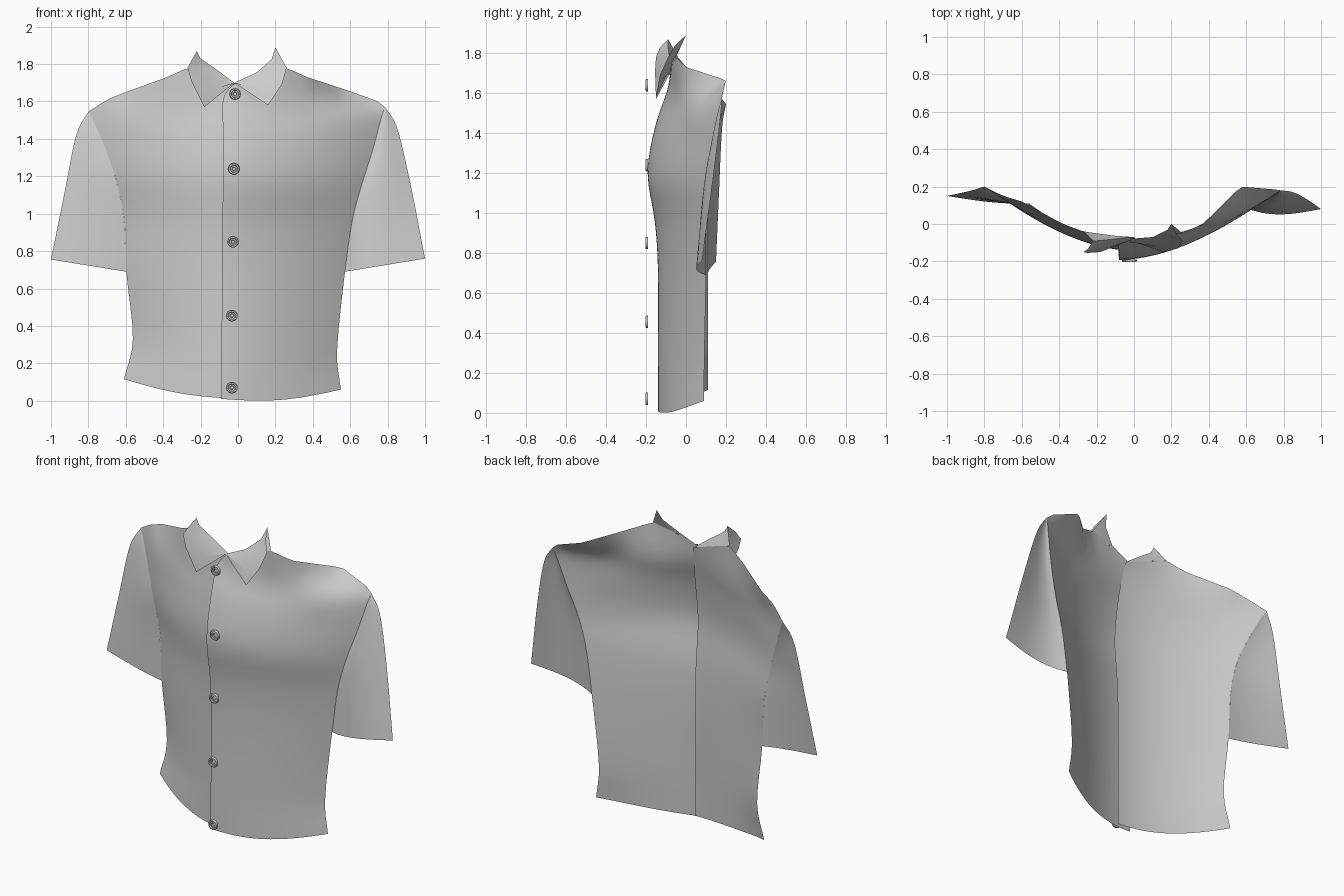
import bpy, bmesh, math
from mathutils import Vector as V

if "Cube" in bpy.data.objects:
    bpy.data.objects.remove(bpy.data.objects["Cube"])


def spline(pts, n):
    """Catmull-Rom curve through pts, n samples per span."""
    p = [2 * pts[0] - pts[1]] + pts + [2 * pts[-1] - pts[-2]]
    out = []
    for i in range(1, len(p) - 2):
        a, b, c, d = p[i - 1:i + 3]
        for k in range(n):
            t = k / n
            out.append(0.5 * (2 * b + (c - a) * t + (2 * a - 5 * b + 4 * c - d) * t * t
                              + (3 * b - a - 3 * c + d) * t ** 3))
    return out + [pts[-1].copy()]


def sheet(name, rows):
    """Open cloth surface from rows of points, facing the front."""
    bm = bmesh.new()
    g = [[bm.verts.new(p) for p in r] for r in rows]
    for a, b in zip(g, g[1:]):
        for i in range(len(a) - 1):
            bm.faces.new((a[i], a[i + 1], b[i + 1], b[i]))
    bmesh.ops.remove_doubles(bm, verts=bm.verts, dist=0.0005)
    bm.normal_update()
    if sum(f.normal.y * f.calc_area() for f in bm.faces) > 0:
        bmesh.ops.reverse_faces(bm, faces=bm.faces)
    return finish(name, bm)


def finish(name, bm):
    me = bpy.data.meshes.new(name)
    bm.to_mesh(me)
    bm.free()
    ob = bpy.data.objects.new(name, me)
    bpy.context.collection.objects.link(ob)
    bpy.ops.object.select_all(action='DESELECT')
    ob.select_set(True)
    bpy.context.view_layer.objects.active = ob
    bpy.ops.object.shade_smooth_by_angle(angle=math.radians(40))
    return ob


def at_fraction(pts, u):
    """Point on a polyline at fraction u of its x span."""
    x = pts[0].x + (pts[-1].x - pts[0].x) * u
    for a, b in zip(pts, pts[1:]):
        if min(a.x, b.x) - 1e-6 <= x <= max(a.x, b.x) + 1e-6:
            return a.lerp(b, (x - a.x) / (b.x - a.x))
    return pts[-1].copy()


def panel(name, front, side, top, power, dip):
    """Half of the shirt front; returns its side edge."""
    N = 20
    top = [V(p) for p in top]
    cols = []
    for i in range(N + 1):
        u = i / N
        col = []
        for k, (f, s) in enumerate(zip(front, side)):
            p = V(f).lerp(V(s), u)
            p.y = f[1] + (s[1] - f[1]) * u ** power
            if k == 0:
                p.z -= dip * math.sin(math.pi * u)
            col.append(p)
        col.append(at_fraction(top, u))
        cols.append(spline(col, 4))
    sheet(name, cols)
    return cols[-1]


def sleeve(name, armhole, outer, bulge):
    """Cloth between the armhole and the outer sleeve line."""
    M = 16
    inner = [V(p) for p in armhole]
    out = spline([V(p) for p in outer], 8)
    rows = []
    for j in range(M + 1):
        t = j / M
        f = t * (len(inner) - 1)
        i = min(int(f), len(inner) - 2)
        a = inner[i].lerp(inner[i + 1], f - i)
        f = t * (len(out) - 1)
        i = min(int(f), len(out) - 2)
        b = out[i].lerp(out[i + 1], f - i)
        row = []
        for k in range(9):
            u = k / 8
            p = a.lerp(b, u)
            p.y -= bulge * math.sin(math.pi * u ** 0.8) * t
            row.append(p)
        rows.append(row)
    sheet(name, rows)


# Front panels: placket edge, side edge and shoulder line
edge_r = panel(
    "right_panel",
    [(-.09, -.14, .01), (-.088, -.14, .27), (-.085, -.14, .70), (-.083, -.155, .95),
     (-.08, -.192, 1.2), (-.08, -.155, 1.43), (-.08, -.095, 1.61)],
    [(.55, .09, .06), (.53, .092, .27), (.572, .10, .69), (.61, .10, .96),
     (.66, .105, 1.15), (.72, .135, 1.34), (.765, .165, 1.51)],
    [(-.03, -.08, 1.69), (.1, -.07, 1.74), (.26, -.05, 1.78), (.37, 0, 1.73),
     (.57, .2, 1.665), (.75, .185, 1.60), (.785, .18, 1.57)], 1.8, .03)
edge_l = panel(
    "left_panel",
    [(.02, -.115, .01), (.02, -.115, .27), (.02, -.115, .70), (.02, -.125, .95),
     (.02, -.145, 1.2), (.02, -.12, 1.43), (.01, -.085, 1.61)],
    [(-.61, .11, .115), (-.562, .11, .33), (-.597, .11, .69), (-.61, .11, .98),
     (-.655, .11, 1.19), (-.71, .14, 1.35), (-.765, .175, 1.48)],
    [(0, -.07, 1.685), (-.15, -.06, 1.74), (-.27, -.04, 1.78), (-.38, 0, 1.73),
     (-.6, .12, 1.65), (-.7, .15, 1.61), (-.8, .2, 1.545)], 1.9, .025)

# Sleeves start where the side edge meets the underarm
for name, edge, outer, bulge in (
        ("right_sleeve", edge_r, [(.785, .18, 1.57), (.85, .17, 1.46), (.92, .135, 1.17), (1, .08, .76)], .04),
        ("left_sleeve", edge_l, [(-.8, .2, 1.545), (-.865, .18, 1.42), (-.93, .165, 1.1), (-1, .15, .755)], .01)):
    sleeve(name, [p for p in reversed(edge) if p.z > .68], outer, bulge)

# Collar: flap in front of the fold line, stand behind it down to the neckline
collars = {
    "left": ([(-.02, -.07, 1.70), (-.10, -.08, 1.76), (-.20, -.09, 1.83), (-.22, -.09, 1.87)],
             [(-.02, -.08, 1.70), (-.18, -.15, 1.57), (-.25, -.155, 1.71), (-.27, -.15, 1.78)],
             [(-.01, -.07, 1.69), (-.10, -.063, 1.72), (-.20, -.05, 1.757), (-.27, -.04, 1.78)]),
    "right": ([(-.02, -.08, 1.70), (.10, -.07, 1.755), (.18, -.03, 1.825), (.20, 0, 1.89)],
              [(-.02, -.09, 1.70), (.16, -.15, 1.58), (.235, -.13, 1.69), (.26, -.09, 1.78)],
              [(-.02, -.08, 1.693), (.10, -.07, 1.74), (.18, -.06, 1.76), (.26, -.05, 1.78)]),
}
for side, (fold, flap, neck) in collars.items():
    fold, flap, neck = [[V(p) for p in r] for r in (fold, flap, neck)]
    sheet(side + "_collar_flap", [fold, [a.lerp(b, .5) + V((0, -.012, 0)) for a, b in zip(fold, flap)], flap])
    sheet(side + "_collar_stand", [fold, neck])

# Buttons: lathed disc with a raised rim
profile = [(.001, .004), (.008, .004), (.011, 0), (.018, 0), (.021, -.005), (.028, -.005), (.031, 0), (.031, .008), (.001, .008)]
for i, (x, z) in enumerate([(-.033, .07), (-.033, .455), (-.027, .85), (-.022, 1.24), (-.016, 1.64)]):
    bm = bmesh.new()
    S = 20
    rings = [[bm.verts.new((x + r * math.cos(2 * math.pi * k / S), -.198 + y, z + r * math.sin(2 * math.pi * k / S)))
              for k in range(S)] for r, y in profile]
    for a, b in zip(rings, rings[1:]):
        for k in range(S):
            bm.faces.new((a[k], a[(k + 1) % S], b[(k + 1) % S], b[k]))
    bm.faces.new(rings[0])
    bm.faces.new(rings[-1])
    bmesh.ops.recalc_face_normals(bm, faces=bm.faces)
    finish("button_%d" % (i + 1), bm)
